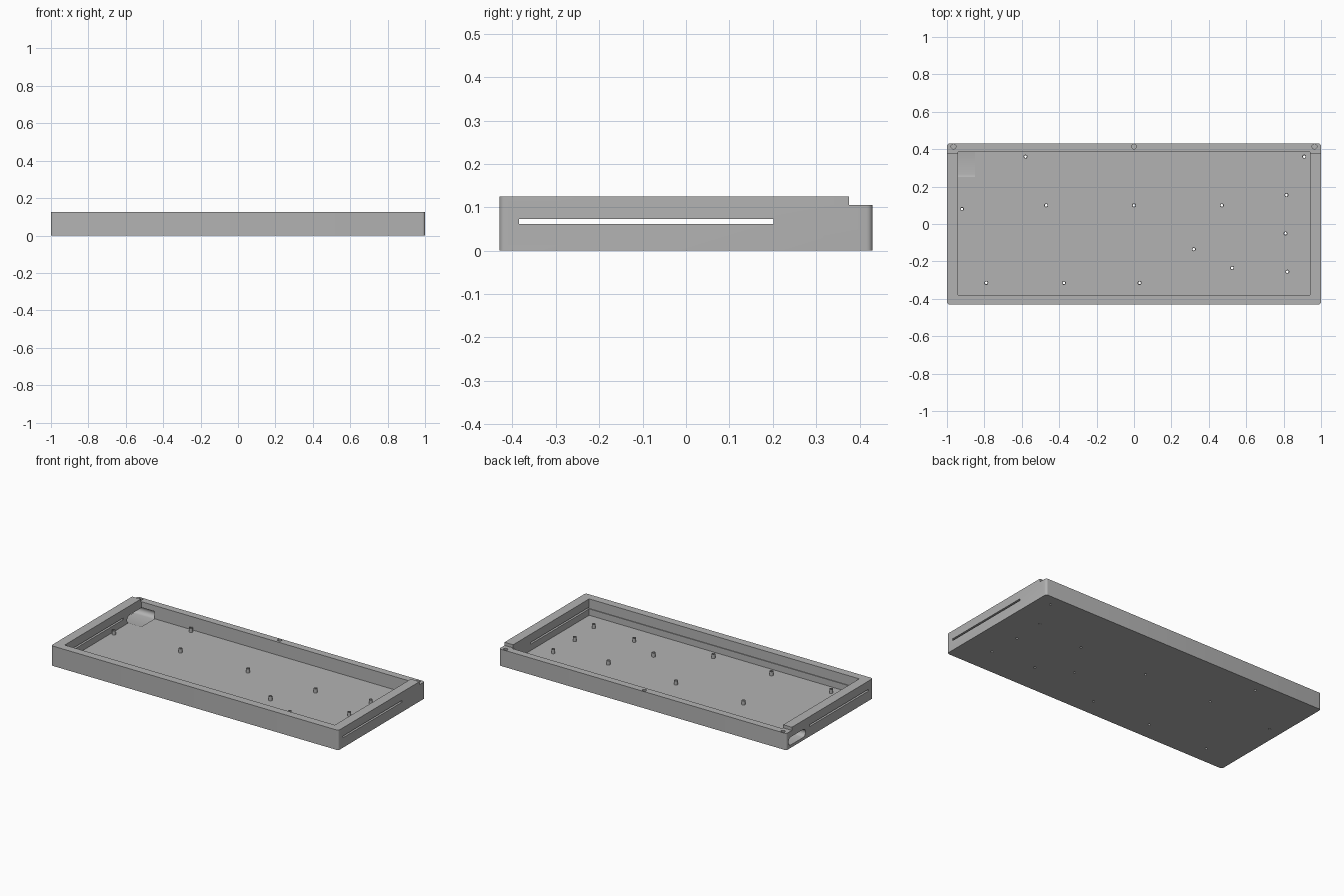
import bpy, bmesh, math
from mathutils import Matrix, Vector

if "Cube" in bpy.data.objects:
    bpy.data.objects.remove(bpy.data.objects["Cube"])

grey = bpy.data.materials.new("plain_grey")
grey.use_nodes = True
grey.diffuse_color = (0.45, 0.45, 0.45, 1)
grey.node_tree.nodes["Principled BSDF"].inputs["Base Color"].default_value = grey.diffuse_color


def finish(name, bm):
    bmesh.ops.recalc_face_normals(bm, faces=bm.faces)
    mesh = bpy.data.meshes.new(name)
    bm.to_mesh(mesh)
    bm.free()
    mesh.materials.append(grey)
    obj = bpy.data.objects.new(name, mesh)
    bpy.context.collection.objects.link(obj)
    return obj


def add_box(bm, low, high):
    low, high = Vector(low), Vector(high)
    place = Matrix.Translation((low + high) / 2) @ Matrix.Diagonal((*(high - low), 1))
    return bmesh.ops.create_cube(bm, size=1, matrix=place)["verts"]


def add_cylinder(bm, x, y, bottom, top, radius):
    bmesh.ops.create_cone(bm, cap_ends=True, segments=16, radius1=radius, radius2=radius,
                          depth=top - bottom, matrix=Matrix.Translation((x, y, (bottom + top) / 2)))


def cut(target, bm):
    cutter = finish("cutter", bm)
    cutter.hide_render = True
    mod = target.modifiers.new("cut", 'BOOLEAN')
    mod.operation = 'DIFFERENCE'
    mod.solver = 'EXACT'
    mod.object = cutter
    bpy.context.view_layer.objects.active = target
    bpy.ops.object.modifier_apply(modifier=mod.name)
    bpy.data.objects.remove(cutter)


FLOOR, HEIGHT, STEP = 0.022, 0.125, 0.105
PINS = [(-.58, .36), (.91, .36), (-.92, .08), (-.47, .1), (0, .1), (.47, .1), (.815, .155),
        (.81, -.05), (.32, -.135), (.525, -.235), (.82, -.255), (-.79, -.315),
        (-.375, -.315), (.03, -.315)]

# Tray block with rounded upright corners
bm = bmesh.new()
add_box(bm, (-1, -.43, 0), (1, .43, HEIGHT))
upright = [e for e in bm.edges if abs(e.verts[0].co.z - e.verts[1].co.z) > .1]
bmesh.ops.bevel(bm, geom=upright, offset=.014, segments=5, profile=.5, affect='EDGES')
tray = finish("tray", bm)

# Open inside
bm = bmesh.new()
add_box(bm, (-.94, -.38, FLOOR), (.94, .385, .3))
cut(tray, bm)

# Lowered back ledge
bm = bmesh.new()
add_box(bm, (-1.1, .376, STEP), (1.1, .5, .3))
cut(tray, bm)

# Long slot through both end walls
bm = bmesh.new()
add_box(bm, (-1.1, -.385, .062), (1.1, .202, .073))
cut(tray, bm)

# Rounded cable port in one end wall, running on into the corner
bm = bmesh.new()
radius, mid = .025, .043
ring = []
for i in range(18):
    a = -math.pi / 2 + math.pi * (i if i < 9 else i - 1) / 8
    centre = .385 if i < 9 else .265
    ring.append(bm.verts.new((-1.1, centre + radius * math.cos(a), mid + radius * math.sin(a))))
side = bmesh.ops.extrude_face_region(bm, geom=[bm.faces.new(ring)])["geom"]
bmesh.ops.translate(bm, vec=(.25, 0, 0),
                    verts=[v for v in side if isinstance(v, bmesh.types.BMVert)])
if not any(all(v.co.x < -1 for v in f.verts) for f in bm.faces):
    bm.faces.new(ring)
cut(tray, bm)

# Screw holes in the ledge and drilled holes in the floor
bm = bmesh.new()
for x in (-.965, 0, .965):
    add_cylinder(bm, x, .414, .08, .2, .013)
for x, y in PINS:
    add_cylinder(bm, x, y, -.05, .09, .007)
cut(tray, bm)

# Hollow standoffs
bm = bmesh.new()
for x, y in PINS:
    loops = []
    for r, z in ((.007, FLOOR - .002), (.007, .048), (.011, .048), (.011, FLOOR - .002)):
        loops.append([bm.verts.new((x + r * math.cos(math.tau * k / 16),
                                    y + r * math.sin(math.tau * k / 16), z)) for k in range(16)])
    for j in range(4):
        a, b = loops[j], loops[(j + 1) % 4]
        for k in range(16):
            n = (k + 1) % 16
            bm.faces.new((a[k], a[n], b[n], b[k]))
standoffs = finish("standoffs", bm)

# Smooth the round surfaces, keep edges sharp
for obj in (tray, standoffs):
    bpy.ops.object.select_all(action='DESELECT')
    obj.select_set(True)
    bpy.context.view_layer.objects.active = obj
    bpy.ops.object.shade_smooth_by_angle(angle=math.radians(30))
